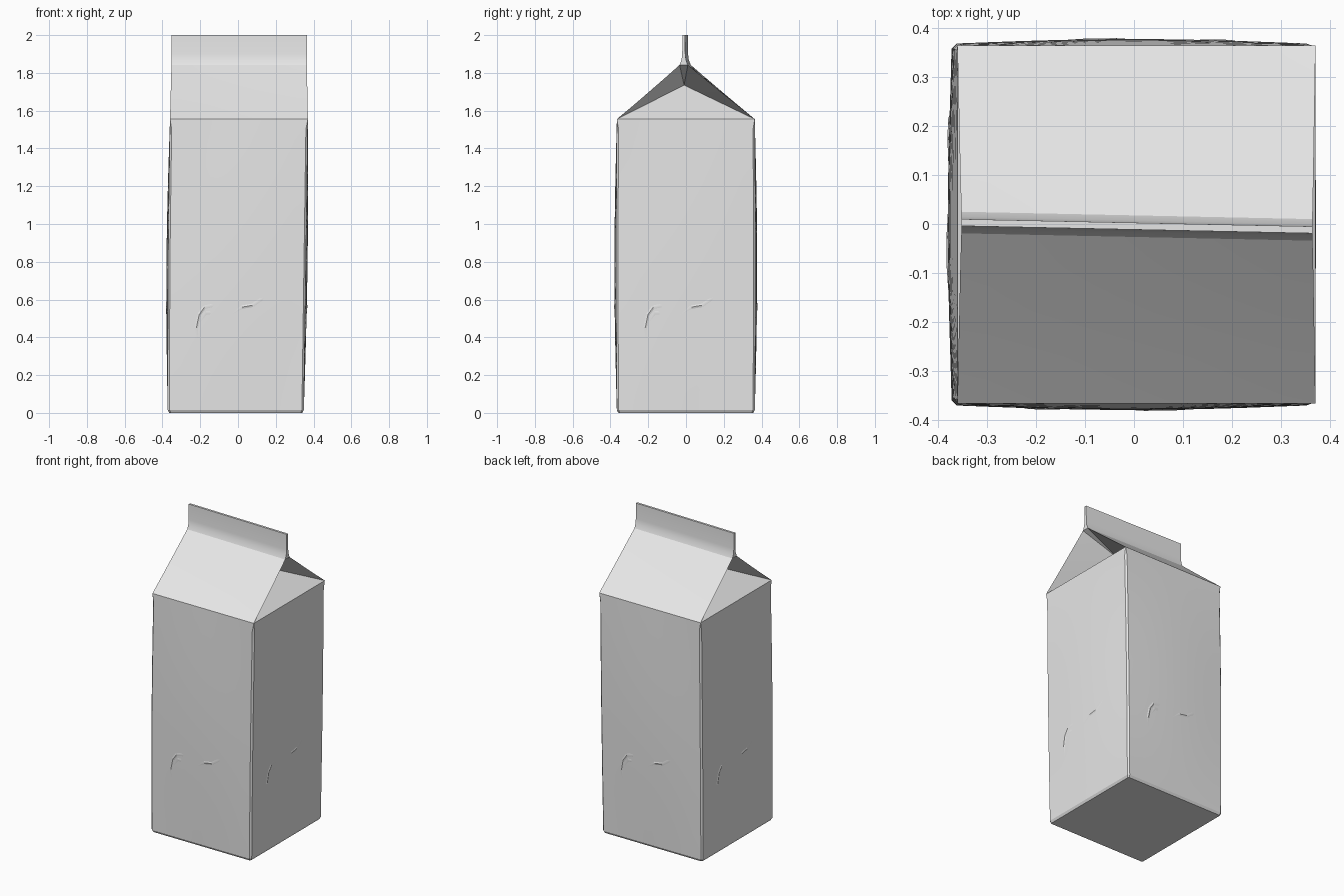
import bpy, bmesh, math
from mathutils import Vector

old = bpy.data.objects.get("Cube")
if old:
    bpy.data.objects.remove(old, do_unlink=True)

card = bpy.data.materials.new("pale_grey_card")
card.use_nodes = True
card.diffuse_color = (0.8, 0.8, 0.8, 1)
card.node_tree.nodes["Principled BSDF"].inputs["Base Color"].default_value = (0.8, 0.8, 0.8, 1)

N = 12          # divisions across each wall
EAVE = 1.555    # height where the walls end and the roof starts


def lerp(a, b, t):
    return a + (b - a) * t


def wall(side, t, z, inset=0.0, chamfer=0.0):
    """Point on a slightly leaning, bulging wall: 0 front, 1 left, 2 back, 3 right."""
    h = z / EAVE
    bow = math.sin(math.pi * h)
    x0, x1 = lerp(-0.372, -0.36, h) - 0.004 * bow, lerp(0.348, 0.37, h)
    y0, y1 = -0.366 - 0.004 * bow, 0.364 + 0.004 * bow
    corners = [Vector((x0 + inset, y0 + inset, z)), Vector((x1 - inset, y0 + inset, z)),
               Vector((x1 - inset, y1 - inset, z)), Vector((x0 + inset, y1 - inset, z))]
    a, b = corners[side], corners[(side + 1) % 4]
    along = (b - a).normalized()
    out = Vector((along.y, -along.x, 0))
    p = lerp(a + along * chamfer, b - along * chamfer, t)
    return p + out * 0.009 * bow * math.sin(math.pi * t)


def add_object(name, bm):
    bmesh.ops.remove_doubles(bm, verts=bm.verts, dist=0.0004)
    bmesh.ops.dissolve_degenerate(bm, edges=bm.edges, dist=0.0004)
    bmesh.ops.recalc_face_normals(bm, faces=bm.faces)
    mesh = bpy.data.meshes.new(name)
    bm.to_mesh(mesh)
    bm.free()
    obj = bpy.data.objects.new(name, mesh)
    mesh.materials.append(card)
    bpy.context.collection.objects.link(obj)
    bpy.ops.object.select_all(action="DESELECT")
    obj.select_set(True)
    bpy.context.view_layer.objects.active = obj
    bpy.ops.object.shade_smooth_by_angle(angle=math.radians(25))
    return obj


def poly(bm, *points):
    return bm.faces.new([bm.verts.new(p) for p in points])


bm = bmesh.new()

# Walls, lofted from the floor to the eaves
levels = [(0, 0.008, 0.008), (0.015, 0, 0.01)]
levels += [(z / 10, 0, 0.01) for z in range(1, 16)] + [(EAVE, 0, 0)]
rings = [[wall(s, i / N, z, inset, c) for s in range(4) for i in range(N + 1)]
         for z, inset, c in levels]
for low, high in zip(rings, rings[1:]):
    for i in range(len(low)):
        j = (i + 1) % len(low)
        if (high[i] - high[j]).length < 1e-5:
            poly(bm, low[i], low[j], high[i])
        else:
            poly(bm, low[i], low[j], high[j], high[i])
poly(bm, *rings[0])

# Roof slopes that run on into the sealed fin: (distance from ridge, height)
profile = [(0.365, EAVE), (0.27, 1.633), (0.18, 1.708), (0.09, 1.784),
           (0.022, 1.842), (0.012, 1.868), (0.008, 1.90), (0.007, 2.0)]
RIDGE = 4


def roof(sign, k, t):
    d, z = profile[k]
    if k == 0:
        return wall(0 if sign < 0 else 2, t if sign < 0 else 1 - t, EAVE)
    rise = min(k / RIDGE, 1)
    x = lerp(lerp(-0.36, -0.352, rise), lerp(0.37, 0.364, rise), t)
    fin_y = lerp(0.003, -0.012, t) * rise
    return Vector((x, sign * d + fin_y, z))


top = len(profile) - 1
for i in range(N):
    t0, t1 = i / N, (i + 1) / N
    for sign in (-1, 1):
        for k in range(top):
            poly(bm, roof(sign, k, t0), roof(sign, k, t1),
                 roof(sign, k + 1, t1), roof(sign, k + 1, t0))
    poly(bm, roof(-1, top, t0), roof(-1, top, t1), roof(1, top, t1), roof(1, top, t0))

# Gable ends: fin edge, tucked triangle and its two folded flaps
for t, side in ((0, 3), (1, 1)):
    for k in range(RIDGE, top):
        poly(bm, roof(-1, k, t), roof(1, k, t), roof(1, k + 1, t), roof(-1, k + 1, t))
    tuck = Vector((lerp(-0.10, 0.11, t), -0.01, 1.735))
    for i in range(N):
        poly(bm, wall(side, i / N, EAVE), wall(side, (i + 1) / N, EAVE), tuck)
    for sign in (-1, 1):
        for k in range(RIDGE):
            poly(bm, roof(sign, k, t), roof(sign, k + 1, t), tuck)
    poly(bm, roof(-1, RIDGE, t), roof(1, RIDGE, t), tuck)

add_object("carton", bm)

# Faint creases pressed into the lower part of each wall: (across, height)
strokes = [[(0.21, 0.39), (0.20, 0.45), (0.22, 0.52), (0.26, 0.56), (0.33, 0.57)],
           [(0.23, 0.48), (0.27, 0.53), (0.31, 0.53)],
           [(0.46, 0.52), (0.54, 0.56), (0.62, 0.57), (0.70, 0.61)]]
for side, label in enumerate(("front", "left", "back", "right")):
    bm = bmesh.new()
    middle = Vector((0, 0, 0))
    for stroke in strokes:
        pts = [wall(side, t, z, 0, 0.01) for t, z in stroke]
        for n, (a, b) in enumerate(zip(pts, pts[1:])):
            out = Vector(((0, -1, 0), (1, 0, 0), (0, 1, 0), (-1, 0, 0))[side])
            across = (b - a).cross(out).normalized() * 0.012
            ha = out * (0.003 if n else 0)
            hb = out * (0.003 if n < len(pts) - 2 else 0)
            for s in (-1, 1):
                poly(bm, a + ha, b + hb, b + across * s - out * 0.001,
                     a + across * s - out * 0.001)
    add_object(label + "_crease", bm)
